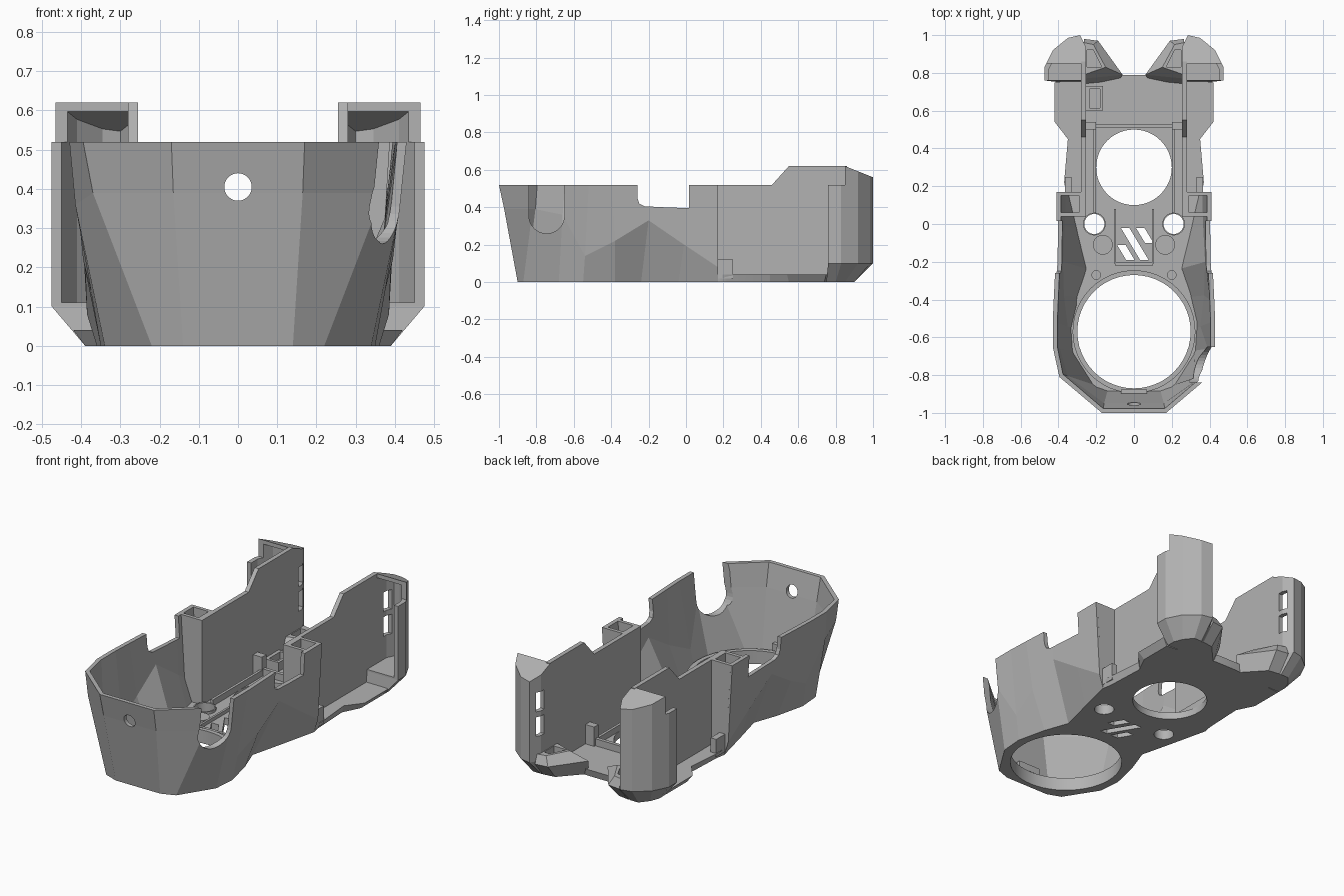
import bpy, bmesh, math
from mathutils import Vector

if "Cube" in bpy.data.objects:
    bpy.data.objects.remove(bpy.data.objects["Cube"], do_unlink=True)

grey = bpy.data.materials.new("plain_grey")
grey.use_nodes = True
grey.diffuse_color = (0.45, 0.45, 0.45, 1)
grey.node_tree.nodes["Principled BSDF"].inputs["Base Color"].default_value = (0.45, 0.45, 0.45, 1)


def loft(name, rings):
    """Skin closed rings of points and cap both ends."""
    bm = bmesh.new()
    vs = [[bm.verts.new(p) for p in r] for r in rings]
    n = len(vs[0])
    for a, b in zip(vs, vs[1:]):
        for i in range(n):
            j = (i + 1) % n
            bm.faces.new((a[i], a[j], b[j], b[i]))
    bm.faces.new(vs[0])
    bm.faces.new(vs[-1])
    bmesh.ops.recalc_face_normals(bm, faces=bm.faces)
    me = bpy.data.meshes.new(name)
    bm.to_mesh(me)
    bm.free()
    me.materials.append(grey)
    ob = bpy.data.objects.new(name, me)
    bpy.context.collection.objects.link(ob)
    return ob


def at(pts, z, s=1):
    return [(s * x, y, z) for x, y in pts]


def box(name, x, y, z, s=1):
    pts = [(x[0], y[0]), (x[1], y[0]), (x[1], y[1]), (x[0], y[1])]
    return loft(name, [at(pts, z[0], s), at(pts, z[1], s)])


def disc(cx, cy, r, n=48):
    return [(cx + r * math.cos(i * math.tau / n), cy + r * math.sin(i * math.tau / n)) for i in range(n)]


def rod(name, cx, cy, r, z0, z1):
    c = disc(cx, cy, r)
    return loft(name, [at(c, z0), at(c, z1)])


def cut(ob, *cutters):
    """Subtract the cutters one by one, bake the result and drop the helpers."""
    for c in cutters:
        c.hide_render = True
        m = ob.modifiers.new("cut", 'BOOLEAN')
        m.operation, m.solver, m.object = 'DIFFERENCE', 'EXACT', c
    dg = bpy.context.evaluated_depsgraph_get()
    me = bpy.data.meshes.new_from_object(ob.evaluated_get(dg))
    ob.modifiers.clear()
    ob.data = me
    for c in cutters:
        bpy.data.objects.remove(c, do_unlink=True)


def smooth(ob):
    bpy.ops.object.select_all(action='DESELECT')
    ob.select_set(True)
    bpy.context.view_layer.objects.active = ob
    bpy.ops.object.shade_smooth_by_angle(angle=math.radians(20))


def mirrored(half):
    return half + [(-x, y) for x, y in reversed(half)]


# Front bucket: faceted wall running round the front, pinched at the waist
low = [(.36, .17), (.31, -.04), (.26, -.24), (.31, -.38), (.35, -.55), (.34, -.68), (.22, -.87), (.14, -.9)]
mid = [(.385, .17), (.39, -.01), (.40, -.2), (.395, -.38), (.375, -.54), (.415, -.66), (.37, -.82), (.165, -.972)]
top = [(.41, .17), (.41, 0), (.415, -.2), (.425, -.4), (.43, -.52), (.43, -.65), (.395, -.81), (.17, -1)]
crease = [.08, .2, .33, .22, .14, .36, .39, .39]


def inset(path, t):
    out = []
    for i, p in enumerate(path):
        a, b = Vector(path[max(i - 1, 0)]), Vector(path[min(i + 1, len(path) - 1)])
        d = (b - a).normalized()
        out.append((p[0] + d.y * t, p[1] - d.x * t))
    return out


count = 2 * len(low)
layers = [(mirrored(low), [0] * count), (mirrored(mid), crease + crease[::-1]), (mirrored(top), [.52] * count)]
layers += [(inset(p, .024), z) for p, z in reversed(layers)]
bucket = loft("front_bucket_wall", [[(*p[i], z[i]) for p, z in layers] for i in range(count)])


def side_cut(pts, x0, x1):
    return loft("cutter", [[(x, y, z) for y, z in pts] for x in (x0, x1)])


arch = [(-.745 + .095 * math.cos(a), .355 + .095 * math.sin(a))
        for a in (math.pi + i * math.pi / 16 for i in range(17))]
notch = [(.015, .6), (.015, .395), (-.12, .4), (-.22, .405), (-.25, .42), (-.26, .45), (-.26, .6)]
hole = loft("cutter", [[(x, y, z) for x, z in disc(0, .405, .035)] for y in (-1.1, -.85)])
cut(bucket, side_cut(notch, -.6, .6), side_cut(arch + [(-.65, .6), (-.84, .6)], .25, .6), hole)

# Floor plate with openings
base = list(reversed(low)) + [(.35, .22), (.34, .45), (.39, .55), (.39, .74), (.07, .78)]
lip = list(reversed(low)) + [(.37, .22), (.35, .45), (.42, .54), (.42, .75), (.06, .79)]
floor = loft("floor_plate", [at(mirrored(base), 0), at(mirrored(lip), .04)])
holes = [rod("cutter", 0, -.57, .3, -.1, .2), rod("cutter", 0, .3, .2, -.1, .2)]
for s in (1, -1):
    holes.append(rod("cutter", s * .21, 0, .053, -.1, .2))
for x, y0, y1 in ((-.07, -.02, -.19), (.01, -.02, -.1), (-.09, -.11, -.19)):
    run = (y0 - y1) * .6
    slit = [(x, y0), (x + .045, y0), (x + .045 + run, y1), (x + run, y1)]
    holes.append(loft("cutter", [at(slit, -.1), at(slit, .2)]))
cut(floor, *holes)
smooth(floor)

# Raised rim round the large opening
rim = rod("opening_rim", 0, -.57, .325, .01, .075)
cut(rim, rod("cutter", 0, -.57, .3, -.1, .2))
smooth(rim)
box("front_latch", (-.07, .07), (-.9, -.875), (.08, .12))

# Cross ribs and clip on the floor
box("rear_cross_rib", (-.26, .26), (.51, .53), (.03, .08))
box("tray_front_rib", (-.1, .1), (-.22, -.205), (.03, .06))
clip = box("floor_clip", (-.255, -.165), (.6, .73), (.03, .09))
cut(clip, box("cutter", (-.235, -.18), (.615, .715), (.05, .3)))

# Rear lobe outlines
foot = [(.25, .8), (.25, .88), (.28, .9), (.33, .9), (.37, .85), (.39, .8), (.39, .75), (.25, .75)]
shell = [(.255, .84), (.255, .94), (.285, 1), (.35, .985), (.43, .92), (.475, .83), (.475, .76), (.255, .76)]
hollow = [(.28, .7), (.28, .935), (.3, .975), (.345, .96), (.41, .9), (.45, .82), (.45, .7)]


def sloped(pts, z, s):
    return [(s * x, y, z - .4 * (y - .85)) for x, y in pts]


for s, side in ((1, "left"), (-1, "right")):
    # Hollow post closing the back of the bucket
    box(side + "_post_inner", (.27, .29), (.04, .17), (.03, .52), s)
    for y, d in ((.04, .02), (.15, 0)):
        web = [(.27, .02), (.345 - d, .02), (.375 - d / 2, .12), (.40, .52), (.27, .52)]
        loft(side + "_post_plate", [[(s * x, yy, z) for x, z in web] for yy in (y, y + .02)])

    # Thin side wall stepping up to the back
    prof = [(.04, .02), (.04, .52), (.46, .52), (.55, .62), (.86, .62), (.86, .02)]
    loft(side + "_side_wall", [[(s * x, y, z) for y, z in prof] for x in (.255, .28)])
    box(side + "_lip_block", (.33, .365), (.17, .25), (.02, .12), s)

    # Rear lobe: shell under a sloping cap, open at its front, with two slots
    lobe = loft(side + "_rear_lobe", [at(foot, 0, s), at(shell, .1, s), sloped(shell, .62, s)])
    cut(lobe,
        loft("cutter", [at(hollow, .11, s), sloped(hollow, .597, s)]),
        box("cutter", (.2, .6), (.6, .85), (.52, .8), s),
        box("cutter", (.2, .33), (.91, .965), (.24, .35), s),
        box("cutter", (.2, .33), (.91, .965), (.38, .49), s))

    # Bevelled foot wedge reaching inward from the lobe
    w0 = [(.08, .76), (.2, .89), (.27, .9), (.27, .72)]
    w1 = [(.06, .79), (.19, .97), (.265, .98), (.265, .77)]
    w2 = [(.15, .83), (.215, .95), (.265, .96), (.265, .79)]
    wedge = loft(side + "_foot_wedge", [at(w0, 0, s), at(w1, .09, s), at(w2, .14, s)])
    pocket = [(.17, .83), (.215, .92), (.25, .92), (.25, .83)]
    cut(wedge, loft("cutter", [at(pocket, .06, s), at(pocket, .3, s)]))

    # Floor details
    box(side + "_corner_post", (.2, .256), (.5, .54), (.03, .15), s)
    box(side + "_floor_rail", (.2, .215), (.06, .505), (.03, .075), s)
    box(side + "_tray_rail", (.095, .107), (-.21, .08), (.03, .06), s)
    boss = rod(side + "_floor_boss", s * .165, -.11, .052, .03, .055)
    pin = rod(side + "_floor_pin", s * .2, -.27, .025, .03, .06)
    collar = rod(side + "_hole_collar", s * .21, 0, .06, .01, .055)
    cut(collar, rod("cutter", s * .21, 0, .053, -.1, .2))
    for ob in (boss, pin, collar):
        smooth(ob)
